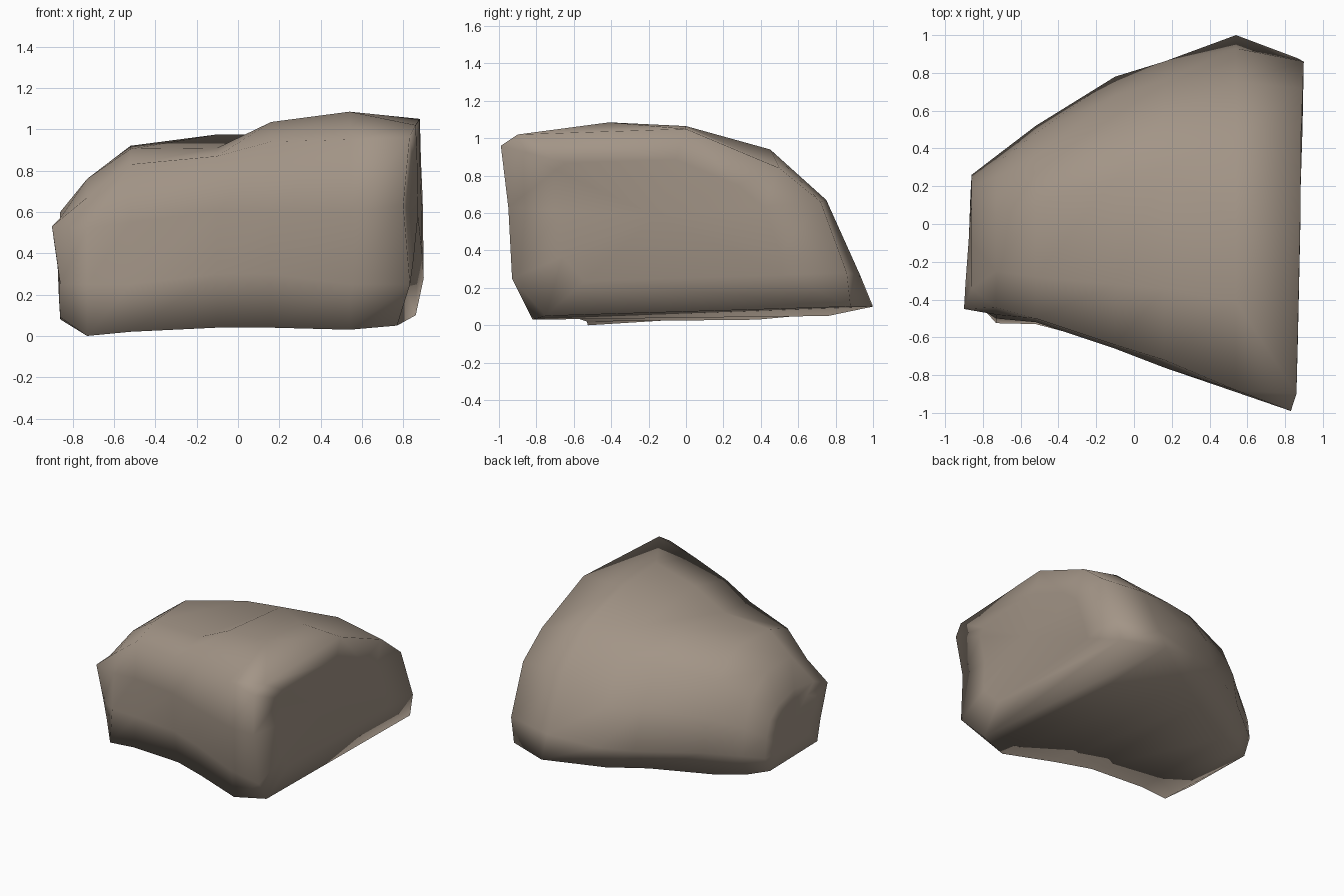
import bpy, bmesh

if "Cube" in bpy.data.objects:
    bpy.data.objects.remove(bpy.data.objects["Cube"])

# Cross-sections (y, z) along x: front base, up the front, over the top, down the back
SECTIONS = {
    -0.86: [(-.38, .09), (-.42, .25), (-.45, .53), (-.34, .57), (-.1, .6), (.1, .55), (.2, .47), (.24, .35), (.26, .2), (.2, .08)],
    -0.73: [(-.525, .0), (-.5, .25), (-.48, .52), (-.44, .67), (-.25, .76), (.05, .76), (.25, .62), (.32, .42), (.36, .22), (.28, .05)],
    -0.52: [(-.53, .02), (-.51, .25), (-.52, .55), (-.5, .83), (-.28, .905), (.1, .92), (.36, .76), (.48, .5), (.52, .25), (.38, .03)],
    -0.1: [(-.59, .04), (-.64, .3), (-.66, .6), (-.64, .87), (-.32, .91), (.24, .975), (.5, .82), (.68, .54), (.78, .25), (.6, .05)],
    0.16: [(-.68, .04), (-.74, .3), (-.76, .6), (-.72, .94), (-.34, 1.035), (.3, .975), (.57, .8), (.76, .52), (.86, .24), (.76, .05)],
    0.54: [(-.82, .03), (-.86, .25), (-.89, .6), (-.88, .95), (-.41, 1.085), (.0, 1.065), (.45, .94), (.75, .67), (.93, .27), (1.0, .1)],
    0.83: [(-.75, .05), (-.93, .25), (-.95, .63), (-.99, .96), (-.9, 1.02), (.0, 1.05), (.5, .84), (.72, .66), (.86, .28), (.88, .1)],
}

stone = bpy.data.materials.new("warm grey stone")
stone.diffuse_color = (.365, .30, .242, 1)
stone.use_nodes = True
stone.node_tree.nodes["Principled BSDF"].inputs["Base Color"].default_value = stone.diffuse_color

bm = bmesh.new()
rings = []
for x, pts in SECTIONS.items():
    # the right-hand end leans outwards towards the back
    rings.append([bm.verts.new((x + (.037 * (y + 1) if x > .8 else 0), y, z))
                  for y, z in pts])

# Jutting point on the front left edge, dent and undercut on the right end
rings[0][2].co.x = -.9
rings[-1][0].co.x = .77
rings[-1][2].co.x = .80
rings[-1][4].co.x = .86
rings[-1][5].co.x = .88
rings[-1][-1].co.x = .86

# Rock skin between neighbouring sections
for a, b in zip(rings, rings[1:]):
    n = len(a)
    for i in range(n):
        j = (i + 1) % n
        bm.faces.new((a[i], b[i], b[j], a[j]))

# End caps with an inner ring so that the ends shade as flat sides
for ring, bulge in ((rings[0], -.01), (rings[-1], .02)):
    cx, cy, cz = (sum(v.co[k] for v in ring) / len(ring) for k in range(3))
    inner = [bm.verts.new((cx + (v.co.x - cx) * .65 + bulge * .5,
                           cy + (v.co.y - cy) * .65, cz + (v.co.z - cz) * .65))
             for v in ring]
    middle = bm.verts.new((cx + bulge, cy, cz))
    for i in range(len(ring)):
        j = (i + 1) % len(ring)
        bm.faces.new((ring[i], ring[j], inner[j], inner[i]))
        bm.faces.new((inner[i], inner[j], middle))

bmesh.ops.recalc_face_normals(bm, faces=bm.faces)
mesh = bpy.data.meshes.new("boulder")
bm.to_mesh(mesh)
bm.free()
for p in mesh.polygons:
    p.use_smooth = True
mesh.materials.append(stone)
boulder = bpy.data.objects.new("boulder", mesh)
bpy.context.collection.objects.link(boulder)
